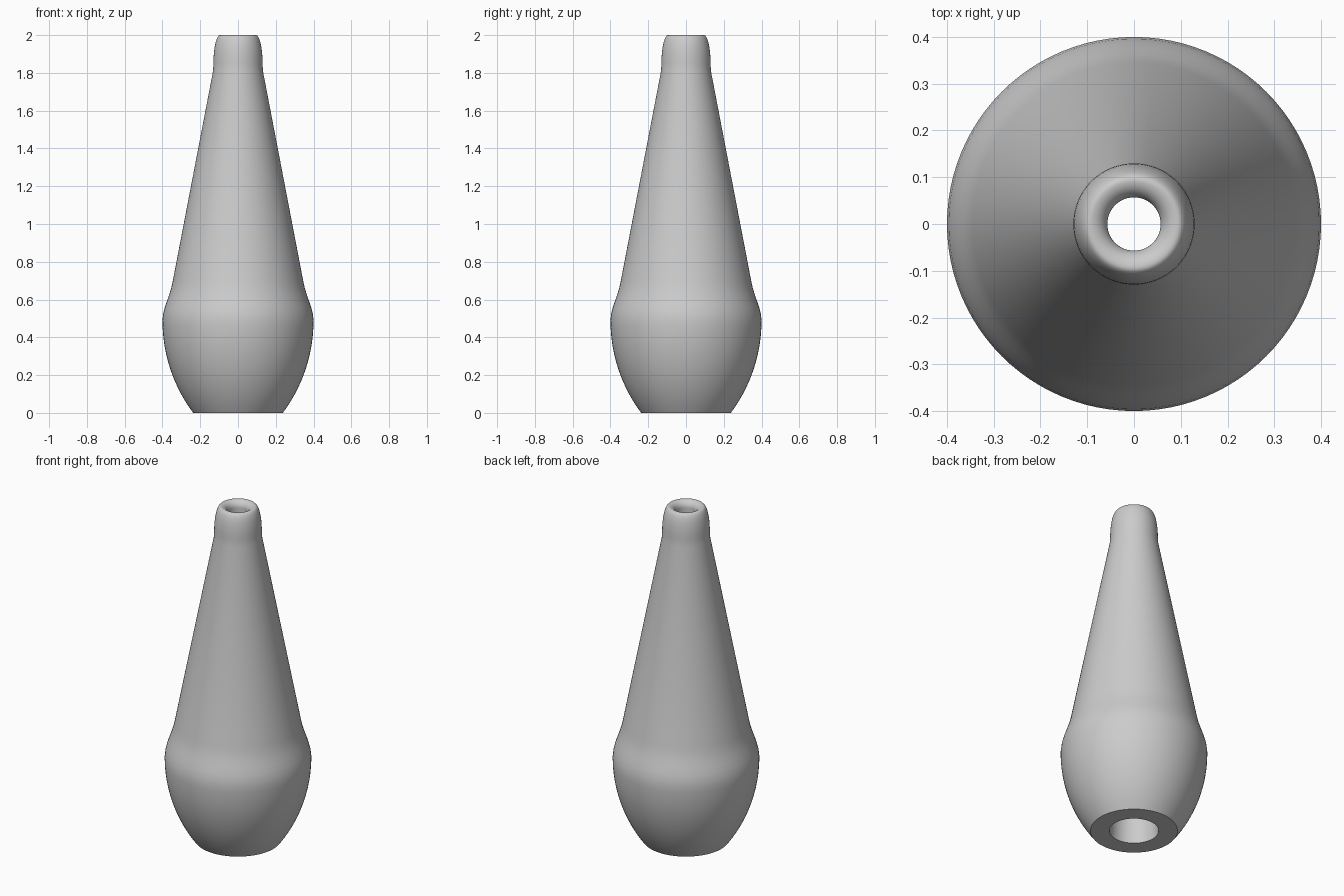
import bpy, bmesh
from math import cos, sin, pi, sqrt, radians

cube = bpy.data.objects.get("Cube")
if cube:
    bpy.data.objects.remove(cube, do_unlink=True)


def quarter(cx, cz, a, b, start, end, steps=10):
    """Points along an elliptical arc in the profile plane."""
    angles = [start + (end - start) * i / steps for i in range(steps + 1)]
    return [(cx + a * cos(t), cz + b * sin(t)) for t in angles]


# Rounded bulb: circular arc from the foot to the widest ring
R, belly = 0.82, 0.49
profile = []
for i in range(17):
    z = belly * i / 16
    profile.append((0.4 - R + sqrt(R * R - (belly - z) ** 2), z))

# Shoulder easing into the long cone
profile += [(0.396, 0.525), (0.387, 0.56), (0.375, 0.595), (0.363, 0.63),
            (0.353, 0.663), (0.345, 0.7)]

# Cone up to the tip collar, with its rounded outer and inner lip
profile += [(0.132, 1.81)]
profile += quarter(0.095, 1.85, 0.035, 0.15, 0, pi / 2)
profile += quarter(0.095, 1.96, 0.038, 0.04, pi / 2, pi)[1:]

# Tapered bore back down to the foot
profile += [(0.134, 0.0)]

# Revolve the closed profile
bm = bmesh.new()
verts = [bm.verts.new((r, 0, z)) for r, z in profile]
edges = [bm.edges.new((v, verts[(i + 1) % len(verts)])) for i, v in enumerate(verts)]
bmesh.ops.spin(bm, geom=verts + edges, cent=(0, 0, 0), axis=(0, 0, 1),
               angle=2 * pi, steps=96, use_merge=True)
bmesh.ops.remove_doubles(bm, verts=bm.verts, dist=1e-5)
bmesh.ops.recalc_face_normals(bm, faces=bm.faces)
mesh = bpy.data.meshes.new("nozzle_body")
bm.to_mesh(mesh)
bm.free()

body = bpy.data.objects.new("nozzle_body", mesh)
bpy.context.collection.objects.link(body)

# Plain grey finish
color = (0.6, 0.6, 0.6, 1)
grey = bpy.data.materials.new("light_grey")
grey.use_nodes = True
grey.diffuse_color = color
grey.node_tree.nodes["Principled BSDF"].inputs["Base Color"].default_value = color
mesh.materials.append(grey)

# Smooth shading with a crisp foot
bpy.ops.object.select_all(action='DESELECT')
body.select_set(True)
bpy.context.view_layer.objects.active = body
bpy.ops.object.shade_smooth_by_angle(angle=radians(30))
